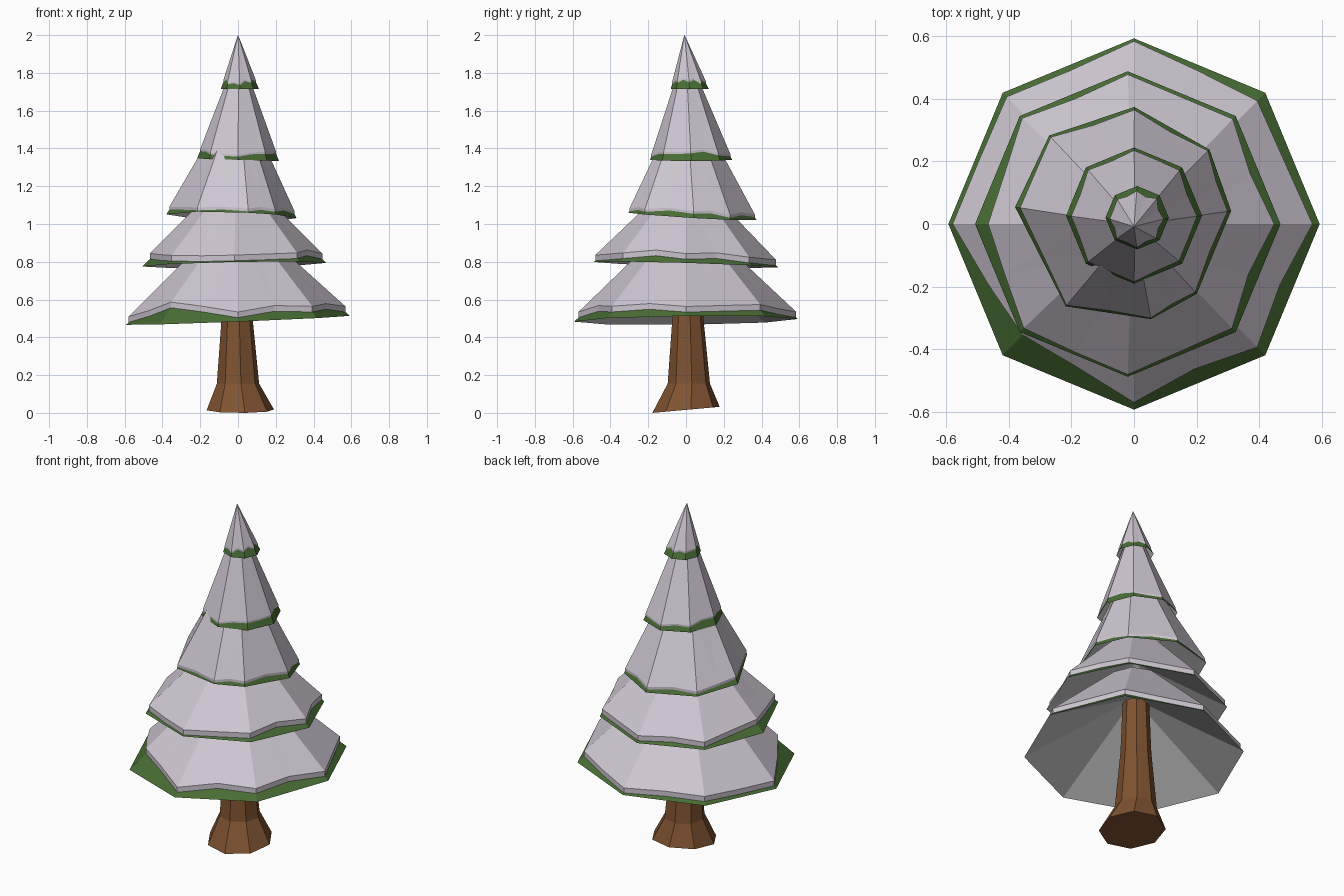
import bpy, random
from math import cos, sin, radians
from mathutils import Vector

if "Cube" in bpy.data.objects:
    bpy.data.objects.remove(bpy.data.objects["Cube"])

random.seed(4)


def material(name, rgb):
    m = bpy.data.materials.new(name)
    m.diffuse_color = (*rgb, 1)
    m.use_nodes = True
    m.node_tree.nodes["Principled BSDF"].inputs["Base Color"].default_value = m.diffuse_color
    return m


SNOW = material("snow", (0.62, 0.57, 0.64))
GREEN = material("needles", (0.065, 0.155, 0.035))
BARK = material("bark", (0.21, 0.085, 0.03))


def build(name, verts, faces, mat=None):
    me = bpy.data.meshes.new(name)
    me.from_pydata([tuple(v) for v in verts], [], faces)
    ob = bpy.data.objects.new(name, me)
    bpy.context.collection.objects.link(ob)
    if mat:
        me.materials.append(mat)


def ring(cx, cy, z, r, angles, tx=0, ty=0):
    pts = [(cx + r * cos(radians(a)), cy + r * sin(radians(a))) for a in angles]
    return [Vector((x, y, z + tx * x + ty * y)) for x, y in pts]


def bands(count, n):
    return [(k * n + i, k * n + (i + 1) % n, (k + 1) * n + (i + 1) % n, (k + 1) * n + i)
            for k in range(count - 1) for i in range(n)]


def tier(n, rim_at, r, tilt, top_at, top_r, angles, pulls, wobble, lip):
    rim = ring(*rim_at, r, angles, *tilt)
    tx, ty, tz = top_at
    top = ring(tx, ty, tz, top_r, angles)
    drop = Vector((0, 0, 0.04))
    core = [v - drop for v in top]

    # green needle cone
    build(f"needles_{n}", rim + core, bands(2, 8) + [tuple(range(8, 16))], GREEN)

    # hollow grey underside
    peak = Vector((tx, ty, rim_at[2] + (tz - rim_at[2]) * 0.75))
    build(f"underside_{n}", rim + [peak], [((i + 1) % 8, i, 8) for i in range(8)])

    # snow cap: uneven 16 point edge, short lip, then eight slopes
    low = []
    for i in range(8):
        j = (i + 1) % 8
        low.append(rim[i].lerp(core[i], pulls[i]))
        t = max(0.01, (pulls[i] + pulls[j]) / 2 + random.uniform(-0.3, 1) * wobble)
        low.append(((rim[i] + rim[j]) / 2).lerp((core[i] + core[j]) / 2, t))
    high = [v + Vector((0, 0, lip)) for v in low]
    faces = bands(2, 16)
    for i in range(8):
        a, j = 16 + 2 * i, (i + 1) % 8
        b = 16 + 2 * j
        faces += [(a, a + 1, 32 + i), (a + 1, b, 32 + j), (a + 1, 32 + j, 32 + i)]
    build(f"snow_{n}", low + high + top, faces + [tuple(range(32, 40))], SNOW)


# stacked tiers, bottom to top
EVEN = [i * 45 for i in range(8)]
SKEW = [2, 37, 84, 133, 176, 238, 285, 313]
tier(1, (0, 0, 0.49), 0.592, (0.04, 0.012), (0, 0, 0.95), 0.14, EVEN,
     [0.05, 0.08, 0.02, 0.04, 0.03, 0.2, 0.05, 0.08], 0.05, 0.03)
tier(2, (-0.02, 0, 0.785), 0.487, (0.02, -0.03), (-0.01, 0, 1.15), 0.15, EVEN,
     [0.06, 0.04, 0.03, 0.03, 0.12, 0.05, 0.02, 0.05], 0.06, 0.03)
tier(3, (-0.035, 0.03, 1.043), 0.345, (-0.03, -0.06), (-0.015, 0.01, 1.45), 0.14, SKEW,
     [0.06, 0.03, 0.04, 0.03, 0.07, 0.02, 0.02, 0.04], 0.04, 0.015)
tier(4, (0, 0.027, 1.34), 0.217, (-0.03, 0), (0.003, 0.005, 1.78), 0.055, EVEN,
     [0.1, 0.07, 0.05, 0.06, 0.1, 0.06, 0.04, 0.09], 0.04, 0.01)
tier(5, (0.01, 0.02, 1.715), 0.101, (0, 0), (0, -0.008, 2.0), 0.001, EVEN,
     [0.14, 0.1, 0.12, 0.13, 0.15, 0.1, 0.08, 0.13], 0.08, 0.01)

# flared trunk
SIDES = [i * 45 + 8 for i in range(8)]
trunk = (ring(0.012, 0, 0.016, 0.18, SIDES, 0, 0.09)
         + ring(0, 0.015, 0.155, 0.113, SIDES)
         + ring(-0.005, 0.01, 0.5, 0.083, SIDES)
         + ring(-0.005, 0.01, 0.85, 0.07, SIDES))
build("trunk", trunk, bands(4, 8) + [tuple(range(7, -1, -1)), tuple(range(24, 32))], BARK)
